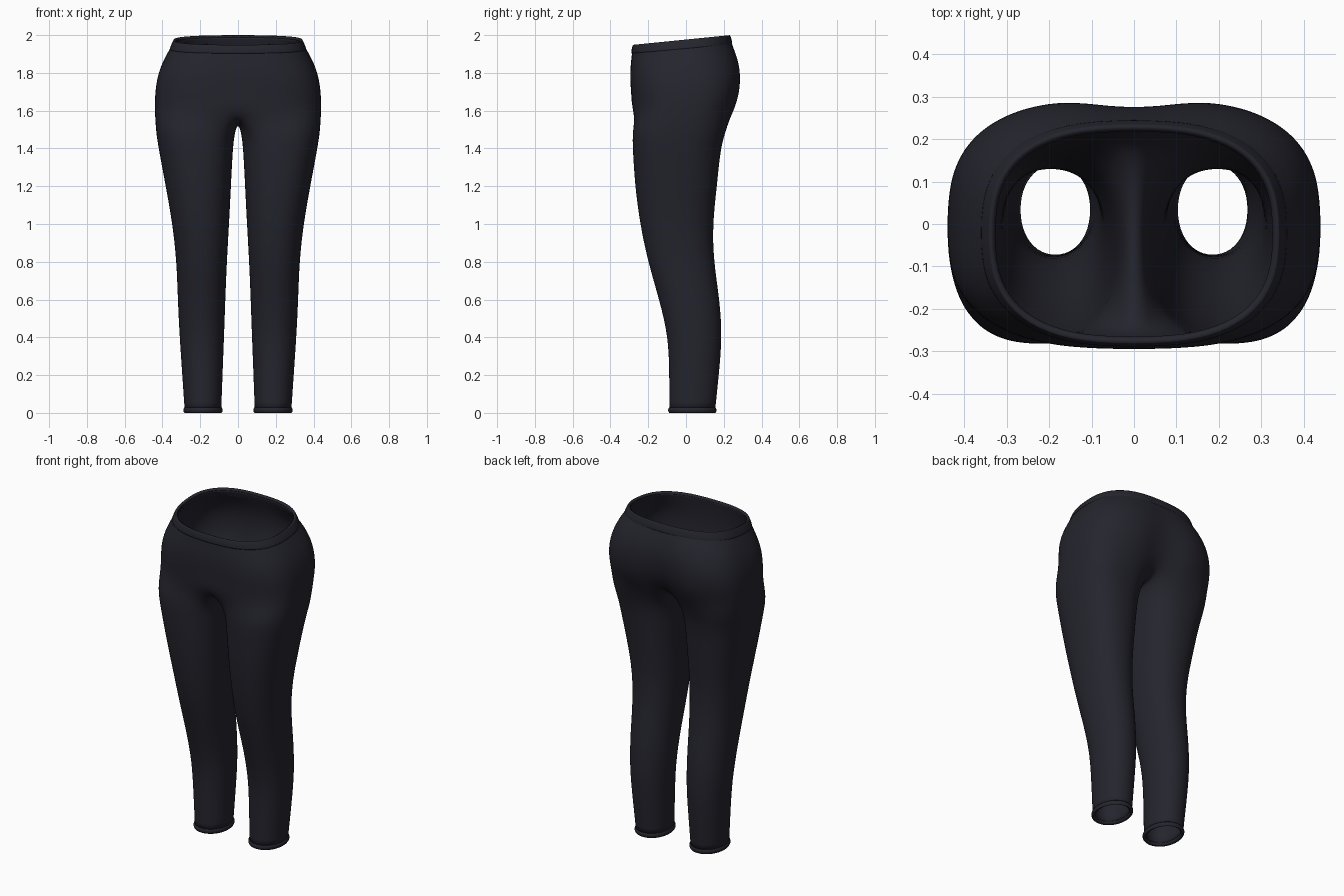
import bpy, bmesh
from math import sin, cos, radians, exp, copysign

cube = bpy.data.objects.get("Cube")
if cube:
    bpy.data.objects.remove(cube, do_unlink=True)

fabric = bpy.data.materials.new("dark navy fabric")
fabric.use_nodes = True
colour = (0.018, 0.018, 0.027, 1)
fabric.diffuse_color = colour
bsdf = fabric.node_tree.nodes["Principled BSDF"]
bsdf.inputs["Base Color"].default_value = colour
bsdf.inputs["Roughness"].default_value = 0.9

SIDES = 24          # points round a leg
OUTER = 18          # steps of the leg ring that carry on into the torso


def rounded(angle, n):
    """Point on a unit superellipse."""
    c, s = cos(angle), sin(angle)
    return copysign(abs(c) ** (2 / n), c), copysign(abs(s) ** (2 / n), s)


def leg_ring(z, inner, outer, front, back, n=2.2):
    pts = []
    for j in range(SIDES):
        u, v = rounded(radians(-135 + j * 360 / SIDES), n)
        pts.append(((inner + outer) / 2 + u * (outer - inner) / 2,
                    (front + back) / 2 + v * (back - front) / 2, z))
    return pts


def torso_ring(z, half, front, back, dip, n, slope, grow=0):
    """Half ring from front centre round the side to back centre."""
    pts = []
    mid = (front + back) / 2
    for j in range(OUTER + 1):
        u, v = rounded(radians(-90 + j * 180 / OUTER), n)
        x = u * (half + grow) if 0 < j < OUTER else 0
        y = mid + v * ((back - front) / 2 + grow)
        if v > 0:
            y -= dip * exp(-(x / 0.1) ** 2)
        pts.append((x, y, z + slope * (y - mid)))
    return pts


def bridge(bm, low, high, closed):
    count = len(low)
    for j in range(count if closed else count - 1):
        k = (j + 1) % count
        bm.faces.new((low[j], low[k], high[k], high[j]))


def finish(bm, name, thickness, levels):
    mesh = bpy.data.meshes.new(name)
    bm.to_mesh(mesh)
    bm.free()
    obj = bpy.data.objects.new(name, mesh)
    bpy.context.collection.objects.link(obj)
    mesh.materials.append(fabric)
    obj.modifiers.new("Mirror", 'MIRROR').use_clip = True
    sub = obj.modifiers.new("Smooth", 'SUBSURF')
    sub.levels = sub.render_levels = levels
    shell = obj.modifiers.new("Cloth", 'SOLIDIFY')
    shell.thickness = thickness
    shell.offset = -1
    bpy.ops.object.select_all(action='DESELECT')
    obj.select_set(True)
    bpy.context.view_layer.objects.active = obj
    bpy.ops.object.shade_smooth_by_angle(angle=radians(50))


# Leg rings: height, inner x, outer x, front y, back y, roundness
LEGS = [
    (0.01, .088, .283, -.088, .155, 2.1), (0.2, .081, .296, -.09, .175, 2.1),
    (0.4, .073, .310, -.094, .193, 2.1), (0.6, .066, .320, -.143, .180, 2.1),
    (0.8, .058, .326, -.203, .148, 2.2), (1.0, .046, .348, -.245, .142, 2.2),
    (1.2, .036, .384, -.272, .166, 2.3), (1.4, .026, .422, -.284, .184, 2.4),
    (1.49, .015, .436, -.286, .212, 2.6),
]
# Torso rings: height, half width, front y, back y, back dip, roundness, slope
TORSO = [
    (1.6, .442, -.287, .268, .06, 2.8, 0), (1.68, .441, -.290, .292, .045, 2.9, 0),
    (1.76, .432, -.296, .300, .03, 2.9, .02), (1.83, .412, -.296, .292, .02, 2.8, .05),
    (1.89, .383, -.291, .268, .01, 2.7, .08), (1.935, .356, -.286, .242, 0, 2.6, .09),
]
TOP = (1.965, .342, -.281, .233, 0, 2.6, .1)

# Body: legs and torso joined along the crotch seam
bm = bmesh.new()
rings = [[bm.verts.new(p) for p in leg_ring(*r)] for r in LEGS]
for low, high in zip(rings, rings[1:]):
    bridge(bm, low, high, True)
torso = [[bm.verts.new(p) for p in torso_ring(*r)] for r in TORSO + [TOP]]
front, back = torso[0][0].co, torso[0][-1].co
seam = []
gap = SIDES - OUTER
for i in range(1, gap):
    t = i / gap
    p = back.lerp(front, t)
    p.z -= 0.07 * (1 - abs(2 * t - 1) ** 2.5)
    seam.append(bm.verts.new(p))
bridge(bm, rings[-1], torso[0] + seam, True)
for low, high in zip(torso, torso[1:]):
    bridge(bm, low, high, False)
finish(bm, "leggings_body", 0.014, 2)

# Waistband: slim raised strip following the sloping waist
bm = bmesh.new()
z, half, *rest = TORSO[-1]
strip = [torso_ring(z - .008, half + .003, *rest, grow=.003),
         torso_ring(z, half, *rest, grow=.005),
         torso_ring(*TOP, grow=.005),
         torso_ring(TOP[0] + .009, *TOP[1:], grow=0)]
strip = [[bm.verts.new(p) for p in r] for r in strip]
for low, high in zip(strip, strip[1:]):
    bridge(bm, low, high, False)
finish(bm, "waistband", 0.016, 1)

# Ankle cuffs: small raised hems
bm = bmesh.new()
hem = []
for z, grow in ((0, .002), (.008, .008), (.02, .008), (.028, .003)):
    hem.append([bm.verts.new(p) for p in leg_ring(
        z, .088 - grow, .283 + grow, -.088 - grow, .155 + grow, 2.1)])
for low, high in zip(hem, hem[1:]):
    bridge(bm, low, high, True)
finish(bm, "ankle_cuffs", 0.02, 1)
